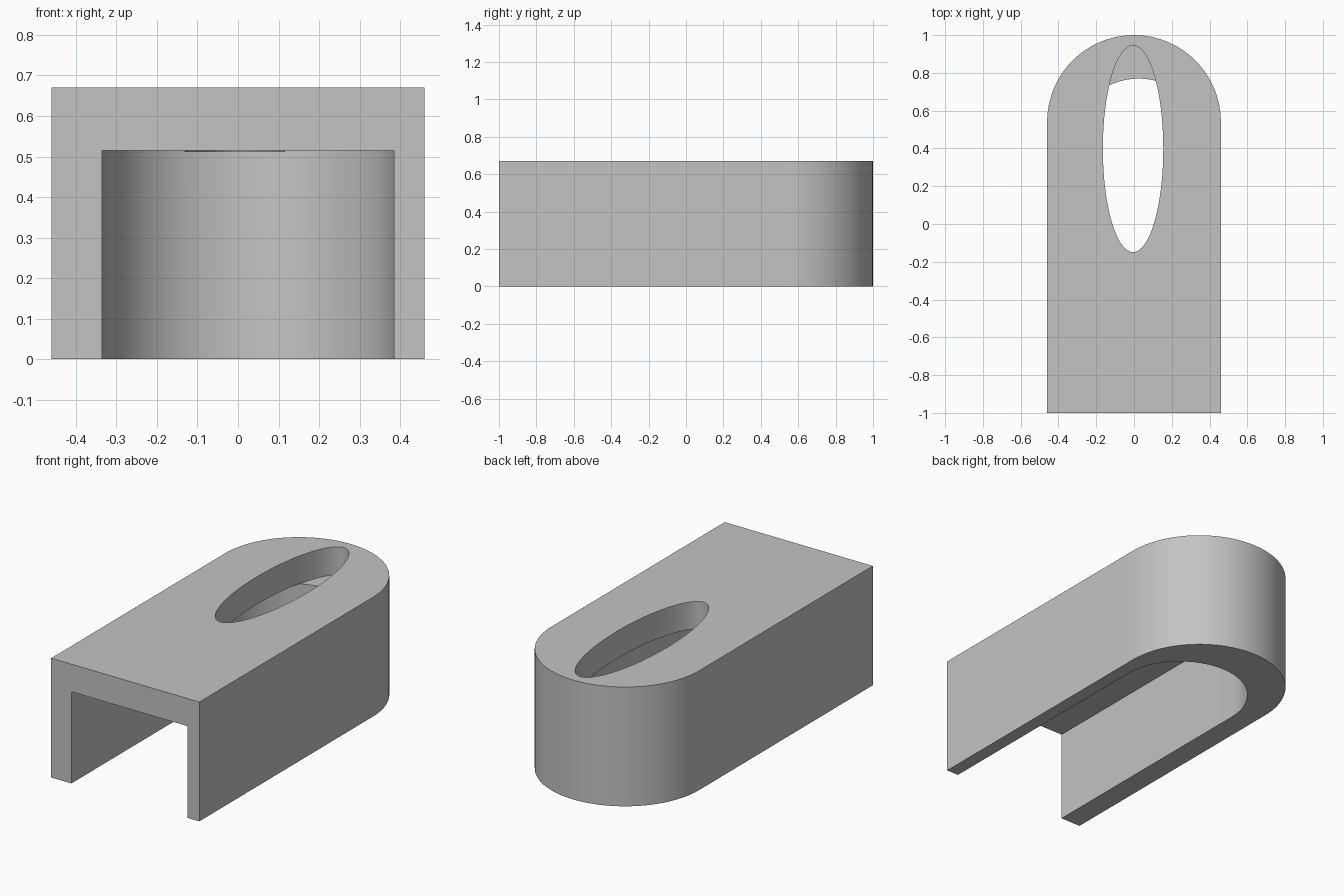
import bpy
import bmesh
from math import sin, cos, pi, radians

if "Cube" in bpy.data.objects:
    bpy.data.objects.remove(bpy.data.objects["Cube"], do_unlink=True)


def arc(cx, cy, rx, ry, start, end, steps):
    """Points along an elliptical arc, angles in radians."""
    angles = [start + (end - start) * i / steps for i in range(steps + 1)]
    return [(cx + rx * cos(a), cy + ry * sin(a)) for a in angles]


def prism(name, outline, bottom, top):
    """Extrude a flat outline from bottom to top."""
    bm = bmesh.new()
    face = bm.faces.new([bm.verts.new((x, y, bottom)) for x, y in outline])
    grown = bmesh.ops.extrude_face_region(bm, geom=[face])["geom"]
    moved = [v for v in grown if isinstance(v, bmesh.types.BMVert)]
    bmesh.ops.translate(bm, verts=moved, vec=(0, 0, top - bottom))
    bmesh.ops.recalc_face_normals(bm, faces=bm.faces)
    mesh = bpy.data.meshes.new(name)
    bm.to_mesh(mesh)
    bm.free()
    obj = bpy.data.objects.new(name, mesh)
    bpy.context.collection.objects.link(obj)
    return obj


def round_ended(cx, cy, radius, front, steps):
    """Straight-sided outline with a half-round back end."""
    return [(cx - radius, front), (cx + radius, front)] + arc(cx, cy, radius, radius, 0, pi, steps)


# Solid body with a rounded back
body = prism("cover_body", round_ended(0, 0.54, 0.46, -1, 48), 0, 0.67)

# Offset slot open at the front and bottom
slot = prism("slot_cutter", round_ended(0.025, 0.41, 0.36, -1.2, 32), -0.2, 0.515)

# Oval opening in the top, leaving a ledge behind the slot
oval = prism("oval_cutter", arc(-0.005, 0.398, 0.16, 0.547, 0, 2 * pi, 64)[:-1], 0.513, 0.9)

bpy.context.view_layer.objects.active = body
body.select_set(True)
for cutter in (slot, oval):
    cutter.hide_render = True
    mod = body.modifiers.new(cutter.name, "BOOLEAN")
    mod.operation = "DIFFERENCE"
    mod.solver = "EXACT"
    mod.object = cutter
    bpy.ops.object.modifier_apply(modifier=mod.name)
    bpy.data.objects.remove(cutter, do_unlink=True)

# Single plain grey
grey = bpy.data.materials.new("plain_grey")
grey.use_nodes = True
colour = (0.55, 0.55, 0.55, 1)
grey.diffuse_color = colour
grey.node_tree.nodes["Principled BSDF"].inputs["Base Color"].default_value = colour
body.data.materials.clear()
body.data.materials.append(grey)

bpy.ops.object.shade_smooth_by_angle(angle=radians(30))
